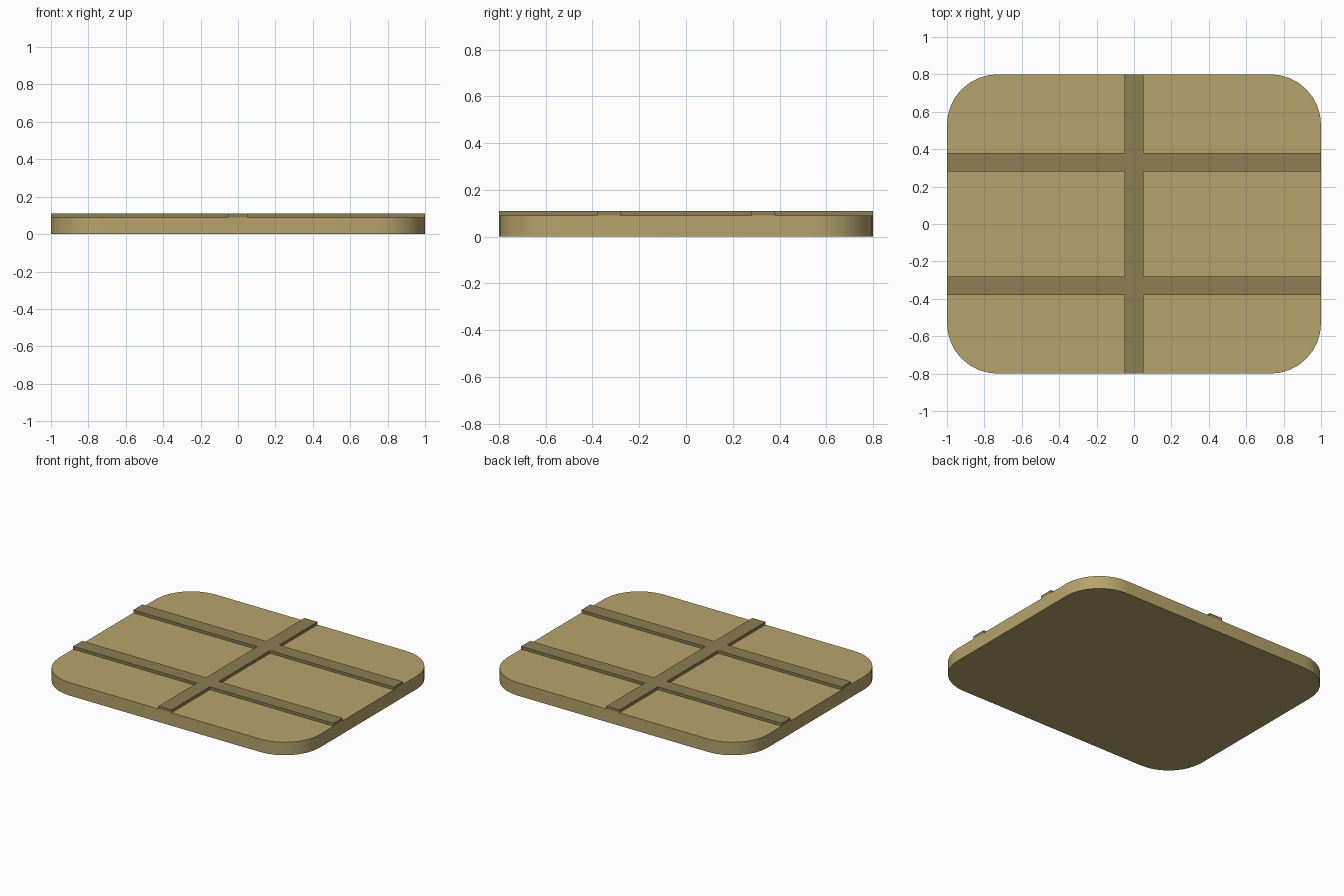
import bpy
import bmesh
from math import cos, sin, pi, radians

cube = bpy.data.objects.get("Cube")
if cube:
    bpy.data.objects.remove(cube, do_unlink=True)

HALF_X, HALF_Y = 1.0, 0.8
BASE_TOP, STRIP_TOP = 0.09, 0.11
RADIUS, CORNER_STEPS = 0.27, 8


def make_material(name, color):
    mat = bpy.data.materials.new(name)
    mat.use_nodes = True
    mat.diffuse_color = color
    mat.node_tree.nodes["Principled BSDF"].inputs["Base Color"].default_value = color
    return mat


def extrude_object(name, bm, z0, z1, mat):
    """Raise the flat faces of bm, lying at z0, into a solid up to z1."""
    result = bmesh.ops.extrude_face_region(bm, geom=bm.faces[:], use_keep_orig=True)
    top = [v for v in result["geom"] if isinstance(v, bmesh.types.BMVert)]
    bmesh.ops.translate(bm, verts=top, vec=(0, 0, z1 - z0))
    bmesh.ops.recalc_face_normals(bm, faces=bm.faces[:])
    # Merge the coplanar cells so each surface is a single clean face
    bmesh.ops.dissolve_limit(bm, angle_limit=radians(1),
                             verts=bm.verts[:], edges=bm.edges[:])
    mesh = bpy.data.meshes.new(name)
    bm.to_mesh(mesh)
    bm.free()
    mesh.materials.append(mat)
    obj = bpy.data.objects.new(name, mesh)
    bpy.context.collection.objects.link(obj)
    return obj


tan = make_material("tan", (0.47, 0.37, 0.15, 1))
dark_tan = make_material("dark tan", (0.265, 0.207, 0.085, 1))

# Base slab with rounded corners
bm = bmesh.new()
outline = []
for quarter, (sx, sy) in enumerate([(1, 1), (-1, 1), (-1, -1), (1, -1)]):
    for i in range(CORNER_STEPS + 1):
        a = (quarter + i / CORNER_STEPS) * pi / 2
        outline.append(bm.verts.new((sx * (HALF_X - RADIUS) + RADIUS * cos(a),
                                     sy * (HALF_Y - RADIUS) + RADIUS * sin(a), 0)))
bm.faces.new(outline)
base = extrude_object("base_slab", bm, 0, BASE_TOP, tan)

# Raised strips: one lengthwise and two crosswise, joined where they meet
bm = bmesh.new()
xs = [-HALF_X, -0.05, 0.05, HALF_X]
ys = [-HALF_Y, -0.38, -0.28, 0.28, 0.38, HALF_Y]
grid = [[bm.verts.new((x, y, BASE_TOP)) for y in ys] for x in xs]
for i in range(len(xs) - 1):
    for j in range(len(ys) - 1):
        if i == 1 or j in (1, 3):
            bm.faces.new((grid[i][j], grid[i + 1][j],
                          grid[i + 1][j + 1], grid[i][j + 1]))
loose = [v for v in bm.verts if not v.link_faces]
bmesh.ops.delete(bm, geom=loose, context='VERTS')
extrude_object("raised_strips", bm, BASE_TOP, STRIP_TOP, dark_tan)

# Smooth the rounded corners, keep the rims sharp
bpy.ops.object.select_all(action='DESELECT')
base.select_set(True)
bpy.context.view_layer.objects.active = base
bpy.ops.object.shade_smooth_by_angle(angle=radians(30))
